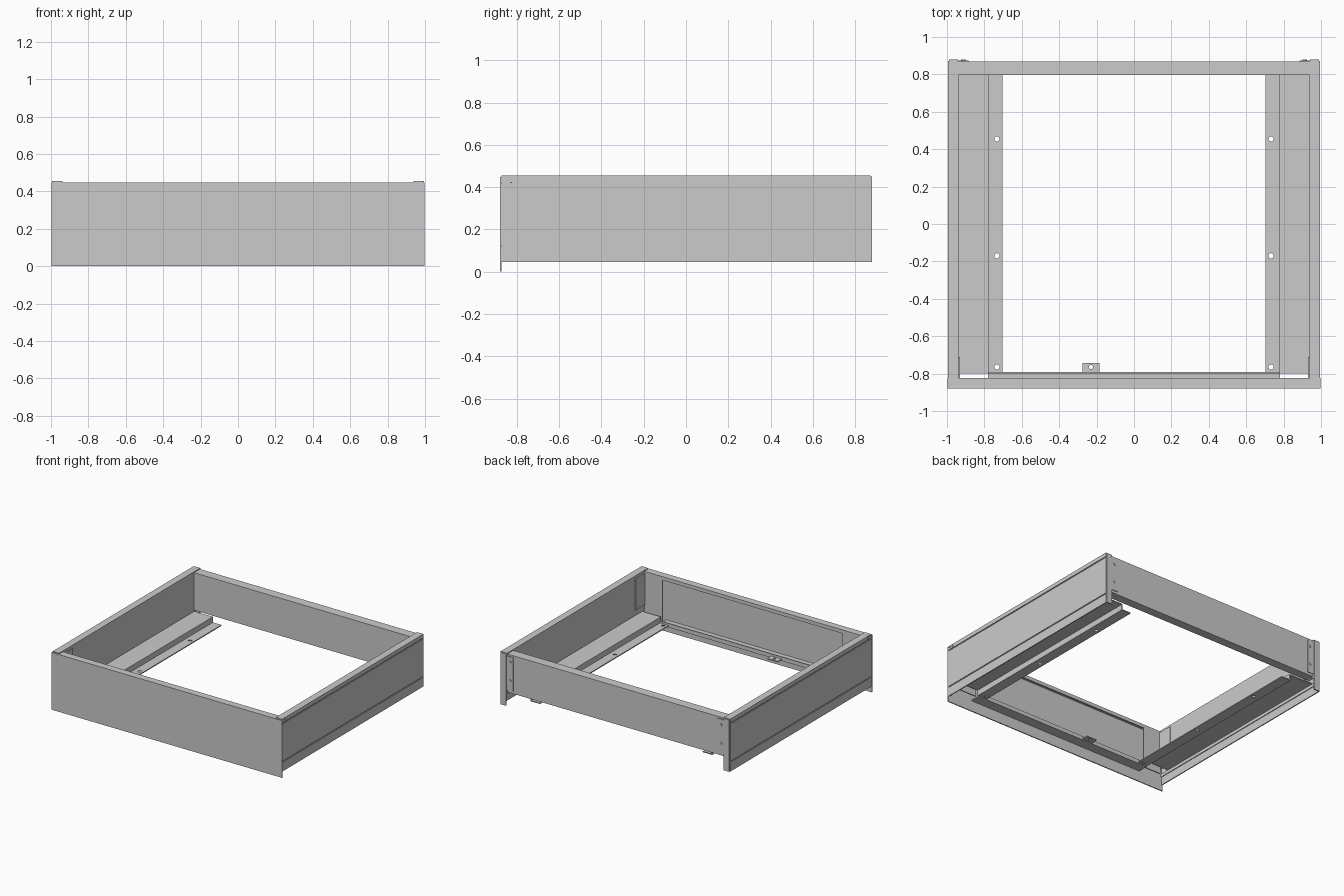
import bpy, bmesh
from mathutils import Matrix, Vector

if "Cube" in bpy.data.objects:
    bpy.data.objects.remove(bpy.data.objects["Cube"])

T = 0.008  # sheet thickness


def make(name, bm):
    me = bpy.data.meshes.new(name)
    bm.to_mesh(me)
    bm.free()
    ob = bpy.data.objects.new(name, me)
    bpy.context.collection.objects.link(ob)
    return ob


def mirror(ob):
    ob.modifiers.new("mirror", 'MIRROR').use_axis[0] = True


def cylinders(name, centres, r, depth, axis='Z'):
    bm = bmesh.new()
    rot = Matrix.Rotation(1.5707963, 4, 'X') if axis == 'Y' else Matrix()
    for c in centres:
        bmesh.ops.create_cone(bm, cap_ends=True, segments=20, radius1=r, radius2=r,
                              depth=depth, matrix=Matrix.Translation(Vector(c)) @ rot)
    return make(name, bm)


def sheet(name, profile, axis, a, b, both=False, holes=None, r=0.014):
    """Folded sheet: a 2D profile swept from a to b along an axis, then thickened."""
    def place(p, t):
        u, v = p
        return {'X': (t, u, v), 'Y': (u, t, v), 'Z': (u, v, t)}[axis]
    bm = bmesh.new()
    rows = [(bm.verts.new(place(p, a)), bm.verts.new(place(p, b))) for p in profile]
    for (p0, p1), (q0, q1) in zip(rows, rows[1:]):
        bm.faces.new((p0, q0, q1, p1))
    ob = make(name, bm)
    s = ob.modifiers.new("thickness", 'SOLIDIFY')
    s.thickness, s.offset, s.use_even_offset = T, 0, True
    if holes:
        cutter = cylinders(name + "_hole_cutter", holes, r, 0.05)
        cutter.hide_render = True
        cutter.hide_viewport = True
        m = ob.modifiers.new("holes", 'BOOLEAN')
        m.operation, m.object, m.solver = 'DIFFERENCE', cutter, 'EXACT'
    if both:
        mirror(ob)
    return ob


# Front panel with top flange and lip
sheet("front_panel", [(-0.876, 0), (-0.876, 0.444), (-0.828, 0.444), (-0.828, 0.42)],
      'X', -0.998, 0.998)
# Bottom ledge of the front panel with upturned lip
sheet("front_ledge", [(-0.872, 0.088), (-0.794, 0.088), (-0.794, 0.115)], 'X', -0.78, 0.78)
# Fixing tab on the ledge
sheet("front_tab", [(-0.794, 0.095), (-0.742, 0.095)], 'X', -0.275, -0.185,
      holes=[(-0.23, -0.765, 0.095)], r=0.011)

# Front corner plates and the angle returns along the side walls
sheet("front_corner_plate", [(0.78, -0.828), (0.936, -0.828)], 'Z', 0.10, 0.44, both=True)
sheet("front_corner_return", [(0.934, -0.828), (0.934, -0.71)], 'Z', 0.19, 0.435, both=True)

# Side panels: grooved outer skin, top flange and inner wall
def groove(z):
    return [(0.99, z - 0.008), (0.984, z - 0.008), (0.984, z + 0.008), (0.99, z + 0.008)]


sheet("side_panel", [(0.99, 0.045)] + groove(0.12) + groove(0.42)
      + [(0.99, 0.451), (0.942, 0.451), (0.942, 0.14)], 'Y', -0.872, 0.872, both=True)
# Rear return flange of the side panel, with inner screw strip
sheet("side_rear_flange", [(0.99, 0.876), (0.942, 0.876)], 'Z', 0.045, 0.451, both=True)
sheet("rear_screw_strip", [(0.942, 0.871), (0.885, 0.871)], 'Z', 0.17, 0.435, both=True)

# Stepped bottom rails with bolt holes
sheet("bottom_rail", [(0.986, 0.14), (0.782, 0.14), (0.782, 0.096), (0.704, 0.096)],
      'Y', -0.80, 0.80, both=True,
      holes=[(0.733, y, 0.096) for y in (0.455, -0.17, -0.765)])

# Rear box rail: outer face, top, inner face and underside
sheet("rear_panel", [(0.80, 0.154), (0.80, 0.444), (0.866, 0.444), (0.866, 0.154), (0.806, 0.154)],
      'X', -0.942, 0.942)

# Screws holding the rear panel
mirror(cylinders("rear_screws", [(0.912, 0.876, z) for z in (0.39, 0.245)], 0.012, 0.006, 'Y'))
